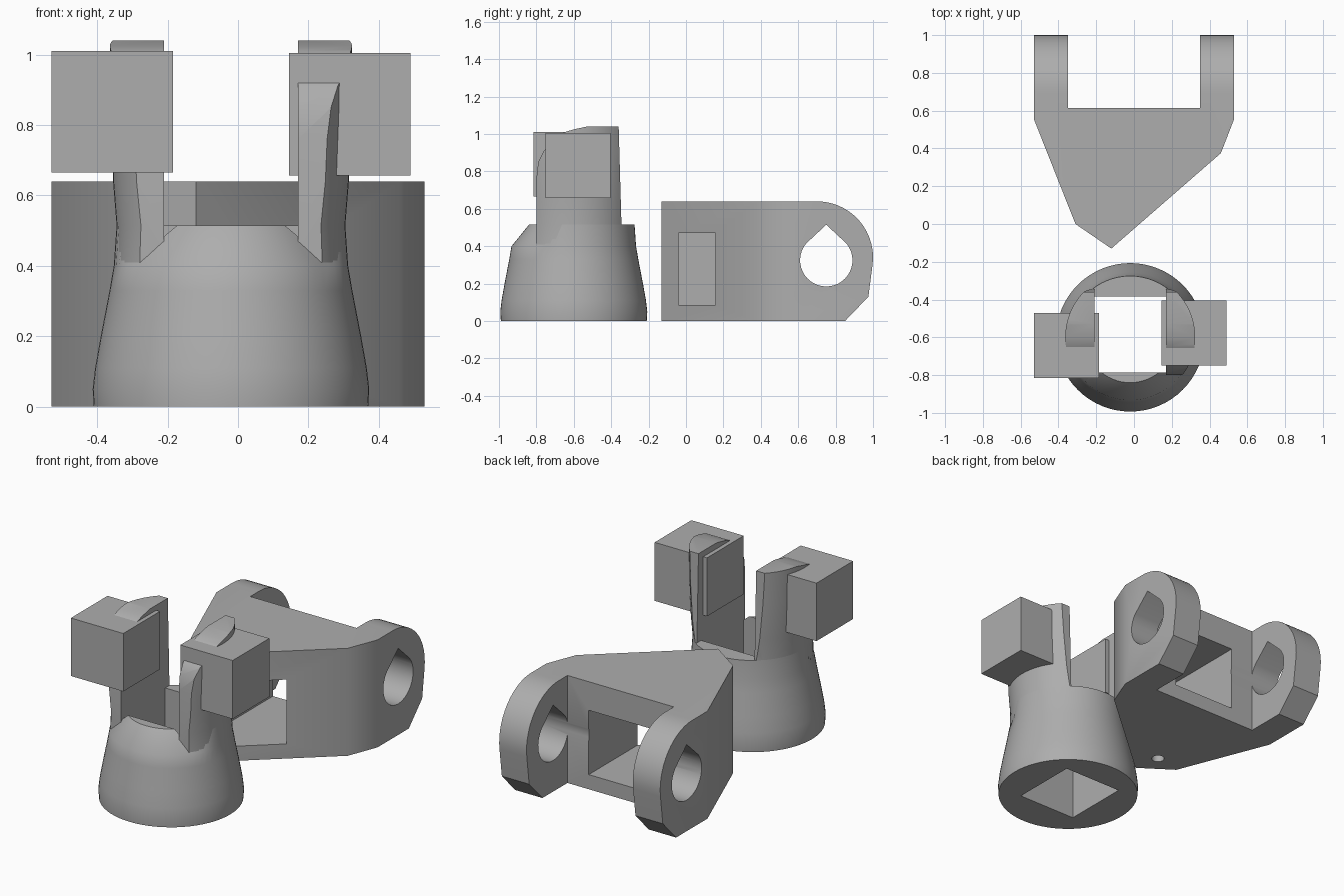
import bpy, bmesh, math
from mathutils import Vector

if "Cube" in bpy.data.objects:
    bpy.data.objects.remove(bpy.data.objects["Cube"])

grey = bpy.data.materials.new("mid_grey")
grey.diffuse_color = (0.42, 0.42, 0.42, 1)
grey.use_nodes = True
grey.node_tree.nodes["Principled BSDF"].inputs["Base Color"].default_value = grey.diffuse_color
CX, CY = -0.02, -0.60          # cup axis


def finish(name, bm):
    bmesh.ops.recalc_face_normals(bm, faces=bm.faces)
    me = bpy.data.meshes.new(name)
    bm.to_mesh(me)
    bm.free()
    ob = bpy.data.objects.new(name, me)
    me.materials.append(grey)
    bpy.context.collection.objects.link(ob)
    return ob


def prism(name, pts, axis, lo, hi):
    """Extrude a 2D outline along x (outline in y,z) or z (outline in x,y)."""
    bm = bmesh.new()
    place = (lambda p: (lo, p[0], p[1])) if axis == 'x' else (lambda p: (p[0], p[1], lo))
    face = bm.faces.new([bm.verts.new(place(p)) for p in pts])
    ext = bmesh.ops.extrude_face_region(bm, geom=[face])
    step = Vector((hi - lo, 0, 0)) if axis == 'x' else Vector((0, 0, hi - lo))
    bmesh.ops.translate(bm, vec=step, verts=[g for g in ext['geom'] if isinstance(g, bmesh.types.BMVert)])
    return finish(name, bm)


def box(name, x0, x1, y0, y1, z0, z1):
    return prism(name, [(x0, y0), (x1, y0), (x1, y1), (x0, y1)], 'z', z0, z1)


def lathe(name, radius, levels, n=64):
    """Stack rings around the cup axis; radius(level index, angle)."""
    bm = bmesh.new()
    rings = []
    for i, z in enumerate(levels):
        ring = []
        for k in range(n):
            a = 2 * math.pi * k / n
            r = radius(i, a)
            ring.append(bm.verts.new((CX + r * math.cos(a), CY + r * math.sin(a), z)))
        rings.append(ring)
    for a, b in zip(rings, rings[1:]):
        for k in range(n):
            bm.faces.new((a[k], a[(k + 1) % n], b[(k + 1) % n], b[k]))
    bm.faces.new(rings[0][::-1])
    bm.faces.new(rings[-1])
    return finish(name, bm)


def boolean(ob, cutter, op='DIFFERENCE'):
    mod = ob.modifiers.new("cut", 'BOOLEAN')
    mod.operation, mod.object, mod.solver = op, cutter, 'EXACT'
    bpy.context.view_layer.objects.active = ob
    bpy.ops.object.modifier_apply(modifier=mod.name)
    bpy.data.objects.remove(cutter, do_unlink=True)


def smooth(ob):
    bpy.ops.object.select_all(action='DESELECT')
    ob.select_set(True)
    bpy.context.view_layer.objects.active = ob
    bpy.ops.object.shade_smooth_by_angle(angle=math.radians(30))


def arc(cx, cy, r, a0, a1, n):
    return [(cx + r * math.cos(math.radians(a0 + (a1 - a0) * i / n)),
             cy + r * math.sin(math.radians(a0 + (a1 - a0) * i / n))) for i in range(n + 1)]


# Forked bracket: plan outline trimmed by a rounded side outline
bracket = prism("forked_bracket", [
    (-0.53, 1.05), (-0.35, 1.05), (-0.35, 0.615), (0.35, 0.615), (0.35, 1.05), (0.53, 1.05),
    (0.53, 0.555), (0.46, 0.375), (-0.12, -0.13), (-0.31, 0.0), (-0.53, 0.555)], 'z', -0.05, 0.70)
side = [(-0.3, 0.0), (0.85, 0.0), (0.975, 0.13)] + arc(0.70, 0.34, 0.30, -8, 90, 14) + [(-0.3, 0.64)]
boolean(bracket, prism("side_trim", side, 'x', -0.7, 0.7), 'INTERSECT')

# Teardrop pin holes through both prongs
drop = [(0.75, 0.515)] + arc(0.75, 0.325, 0.14, 140, 400, 28)
boolean(bracket, prism("pin_hole", drop, 'x', -0.7, 0.7))

# Pocket open to the back and to the slanted side, with a drain hole
boolean(bracket, box("pocket", -0.20, 0.21, -0.04, 0.8, 0.087, 0.47))
boolean(bracket, prism("drain", arc(-0.15, 0.03, 0.035, 0, 345, 23), 'z', -0.1, 0.2))
smooth(bracket)

# Flared cup with the front of the rim bevelled inwards
cup_r = [0.39, 0.393, 0.386, 0.37, 0.345, 0.333, 0.325]


def cup_radius(i, a):
    if i == len(cup_r) - 1 and math.sin(a) < -0.25:
        t = min(1, (-math.sin(a) - 0.25) / 0.35)
        return 0.325 - 0.085 * t
    return cup_r[i]


cup = lathe("cup", cup_radius, [0, 0.05, 0.11, 0.2, 0.33, 0.4, 0.515])
boolean(cup, box("square_bore", -0.21, 0.17, -0.785, -0.385, -0.1, 0.7))
smooth(cup)

# Two upright arms: slices of a slightly flaring cylinder
arm_r = [0.328, 0.325, 0.335, 0.342, 0.345]
arm_side = [(-0.80, 0.41), (-0.335, 0.41), (-0.345, 0.515), (-0.36, 1.04), (-0.53, 1.04), (-0.60, 1.025),
            (-0.65, 1.01), (-0.70, 0.97), (-0.76, 0.91), (-0.79, 0.85), (-0.80, 0.76)]
for name, x0, x1 in (("left_arm", -0.6, -0.21), ("right_arm", 0.17, 0.6)):
    arm = lathe(name, lambda i, a: arm_r[i], [0.40, 0.515, 0.64, 0.85, 1.1])
    boolean(arm, prism("arm_trim", arm_side, 'x', x0, x1), 'INTERSECT')
    smooth(arm)

# Blocks held by the arms
box("left_block", -0.53, -0.185, -0.815, -0.47, 0.665, 1.01)
box("right_block", 0.145, 0.49, -0.75, -0.405, 0.657, 1.005)
